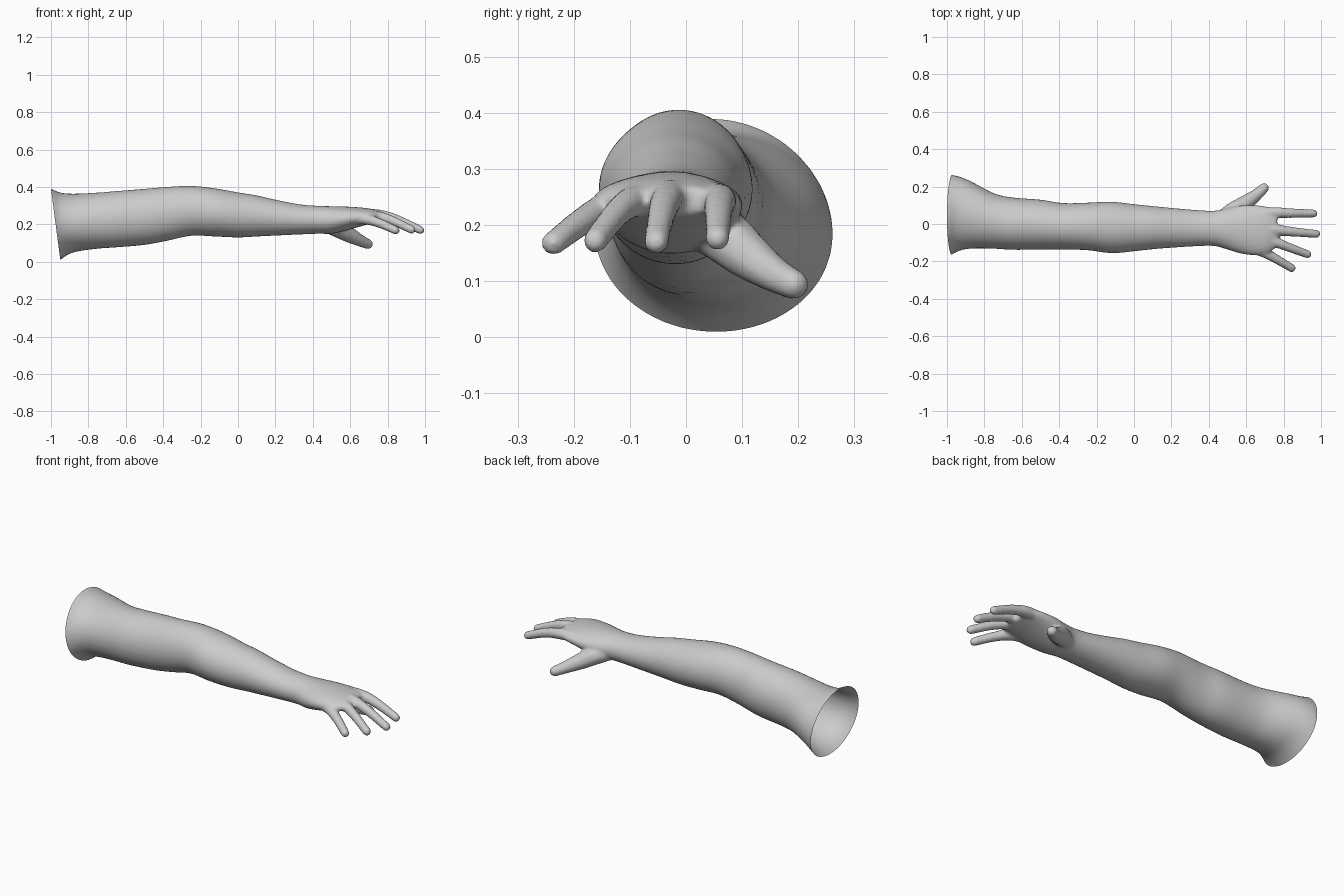
import bpy, bmesh, math
from mathutils import Vector, Matrix

skin = bpy.data.materials.new("skin_grey")
skin.diffuse_color = (0.6, 0.6, 0.6, 1)

# Arm and palm sections: x, y min, y max, z min, z max
SECTIONS = [
    (-1.10, -0.22, 0.285, -0.10, 0.42), (-1.00, -0.18, 0.265, -0.04, 0.39),
    (-0.95, -0.15, 0.258, 0.01, 0.37), (-0.88, -0.132, 0.232, 0.05, 0.364),
    (-0.75, -0.132, 0.165, 0.07, 0.37), (-0.65, -0.138, 0.142, 0.077, 0.378),
    (-0.50, -0.137, 0.13, 0.09, 0.39), (-0.38, -0.137, 0.112, 0.112, 0.40),
    (-0.25, -0.140, 0.114, 0.139, 0.406), (-0.12, -0.156, 0.119, 0.135, 0.392),
    (0.0, -0.146, 0.106, 0.13, 0.371), (0.10, -0.135, 0.096, 0.135, 0.355),
    (0.20, -0.127, 0.086, 0.14, 0.332), (0.33, -0.119, 0.075, 0.146, 0.307),
    (0.43, -0.118, 0.071, 0.15, 0.299), (0.50, -0.137, 0.085, 0.15, 0.297),
    (0.58, -0.160, 0.10, 0.168, 0.295), (0.66, -0.168, 0.10, 0.19, 0.29),
    (0.72, -0.155, 0.092, 0.205, 0.282), (0.765, -0.12, 0.08, 0.217, 0.268),
]

# Digit centre lines: x, y, z, radius
DIGITS = [
    [(0.62, 0.045, 0.245, 0.033), (0.74, 0.06, 0.244, 0.031),
     (0.84, 0.058, 0.224, 0.027), (0.96, 0.056, 0.176, 0.023)],
    [(0.62, -0.015, 0.252, 0.033), (0.75, -0.03, 0.25, 0.031),
     (0.85, -0.042, 0.225, 0.027), (0.975, -0.053, 0.17, 0.023)],
    [(0.62, -0.07, 0.245, 0.032), (0.74, -0.092, 0.243, 0.030),
     (0.82, -0.122, 0.222, 0.026), (0.928, -0.162, 0.172, 0.023)],
    [(0.58, -0.11, 0.23, 0.034), (0.68, -0.145, 0.228, 0.030),
     (0.76, -0.187, 0.205, 0.026), (0.843, -0.236, 0.168, 0.023)],
    [(0.47, 0.025, 0.20, 0.045), (0.53, 0.068, 0.18, 0.050),
     (0.59, 0.108, 0.147, 0.044), (0.65, 0.152, 0.115, 0.034),
     (0.695, 0.192, 0.094, 0.028)],
]


def spline(points, steps):
    """Smooth curve through tuples of any length."""
    out = []
    for i in range(len(points) - 1):
        a, b, c, d = (Vector(points[min(max(i + k, 0), len(points) - 1)])
                      for k in (-1, 0, 1, 2))
        for s in range(steps):
            t = s / steps
            out.append(b + (c - a) * (t / 2)
                       + (a * 2 - b * 5 + c * 4 - d) * (t * t / 2)
                       + (b * 3 - a - c * 3 + d) * (t ** 3 / 2))
    return out + [Vector(points[-1])]


bm = bmesh.new()

# Arm and palm: lofted oval sections
rings = []
N = 40
for x, y0, y1, z0, z1 in spline(SECTIONS, 4):
    ring = []
    for k in range(N):
        a = 2 * math.pi * k / N
        ring.append(bm.verts.new((x, (y0 + y1) / 2 + (y1 - y0) / 2 * math.cos(a),
                                  (z0 + z1) / 2 + (z1 - z0) / 2 * math.sin(a))))
    rings.append(ring)
for r0, r1 in zip(rings, rings[1:]):
    for k in range(N):
        j = (k + 1) % N
        bm.faces.new((r0[k], r0[j], r1[j], r1[k]))
bm.faces.new(rings[0][::-1])
bm.faces.new(rings[-1])
bmesh.ops.recalc_face_normals(bm, faces=bm.faces[:])

# Fingers and thumb: overlapping balls along each centre line
for digit in DIGITS:
    for x, y, z, r in spline(digit, 10):
        bmesh.ops.create_icosphere(bm, subdivisions=2, radius=r,
                                   matrix=Matrix.Translation((x, y, z)))

mesh = bpy.data.meshes.new("arm")
bm.to_mesh(mesh)
bm.free()
arm = bpy.data.objects.new("arm", mesh)
bpy.context.collection.objects.link(arm)
bpy.context.view_layer.objects.active = arm
arm.select_set(True)

# Fuse everything into one soft skin
remesh = arm.modifiers.new("fuse", 'REMESH')
remesh.mode = 'VOXEL'
remesh.voxel_size = 0.008
soft = arm.modifiers.new("soften", 'SMOOTH')
soft.factor = 0.5
soft.iterations = 6
for name in ("fuse", "soften"):
    bpy.ops.object.modifier_apply(modifier=name)

# Open shoulder end: slanted cut
bm = bmesh.new()
bm.from_mesh(arm.data)
bmesh.ops.bisect_plane(bm, geom=bm.verts[:] + bm.edges[:] + bm.faces[:],
                       plane_co=(-1.0, 0, 0.39), plane_no=(0.38, 0, 0.05),
                       clear_inner=True)
bm.to_mesh(arm.data)
bm.free()

arm.data.materials.clear()
arm.data.materials.append(skin)
bpy.ops.object.shade_smooth()
